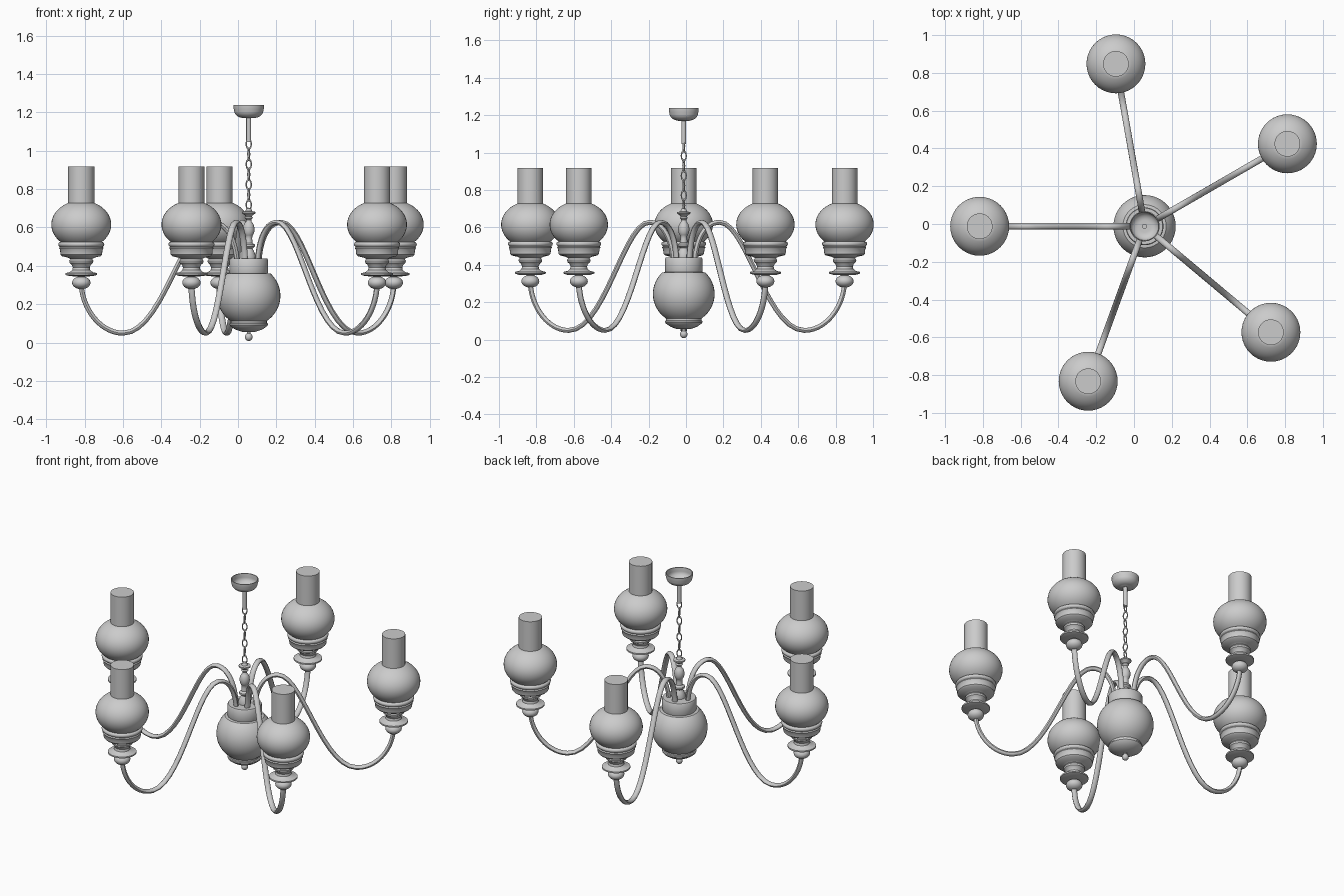
import bpy, bmesh
from math import sin, cos, pi, radians
from mathutils import Vector
from mathutils.geometry import interpolate_bezier

if "Cube" in bpy.data.objects:
    bpy.data.objects.remove(bpy.data.objects["Cube"])

CX, CY = 0.056, -0.012      # axis of the central column
REACH = 0.873               # distance from axis to each lamp
ANGLES = [180, 100, 30, -40, -110]


def finish(name, bm, loc):
    bmesh.ops.remove_doubles(bm, verts=bm.verts, dist=1e-5)
    bmesh.ops.recalc_face_normals(bm, faces=bm.faces)
    me = bpy.data.meshes.new(name)
    bm.to_mesh(me)
    bm.free()
    ob = bpy.data.objects.new(name, me)
    bpy.context.collection.objects.link(ob)
    ob.location = loc
    bpy.ops.object.select_all(action='DESELECT')
    ob.select_set(True)
    bpy.context.view_layer.objects.active = ob
    bpy.ops.object.shade_smooth_by_angle(angle=radians(35))
    return ob


def arc(rx, rz, z, a0, a1, n=12, r0=0.0):
    """Elliptical (radius, height) profile points, from angle a0 to a1."""
    pts = []
    for i in range(n + 1):
        a = radians(a0 + (a1 - a0) * i / n)
        pts.append((r0 + rx * cos(a), z + rz * sin(a)))
    return pts


def lathe(name, profile, loc=(CX, CY, 0), seg=40):
    bm = bmesh.new()
    vs = [bm.verts.new((max(r, 0), 0, z)) for r, z in profile]
    es = [bm.edges.new(p) for p in zip(vs, vs[1:])]
    bmesh.ops.spin(bm, geom=vs + es, cent=(0, 0, 0), axis=(0, 0, 1),
                   angle=2 * pi, steps=seg, use_merge=True)
    return finish(name, bm, loc)


def sweep(name, knots, angle, w=0.017, h=0.013, seg=12):
    """Tube along a bezier lying in the vertical plane at the given angle."""
    path = []
    for (p, _, hp), (q, hq, _) in zip(knots, knots[1:]):
        pts = interpolate_bezier(*[Vector((a[0], 0, a[1])) for a in (p, hp, hq, q)], 15)
        path += pts if not path else pts[1:]
    bm = bmesh.new()
    rings = []
    for i, p in enumerate(path):
        t = (path[min(i + 1, len(path) - 1)] - path[max(i - 1, 0)]).normalized()
        n = Vector((-t.z, 0, t.x))
        rings.append([bm.verts.new(p + n * h * cos(2 * pi * k / seg)
                                   + Vector((0, w * sin(2 * pi * k / seg), 0)))
                      for k in range(seg)])
    for a, b in zip(rings, rings[1:]):
        for k in range(seg):
            bm.faces.new((a[k], a[k - 1], b[k - 1], b[k]))
    bm.faces.new(rings[0])
    bm.faces.new(rings[-1])
    ob = finish(name, bm, (CX, CY, 0))
    ob.rotation_euler.z = angle


# Central bowl, collar and finial
lathe("bowl", [(0.0, 0.055), (0.035, 0.056), (0.07, 0.068), (0.095, 0.085),
               (0.1, 0.092), (0.1, 0.1), (0.094, 0.103), (0.094, 0.112)]
      + arc(0.165, 0.16, 0.244, -54, 46, 20) + [(0.09, 0.362), (0.0, 0.362)])
lathe("collar", [(0, 0.36), (0.098, 0.36), (0.1, 0.365), (0.1, 0.432),
                 (0.096, 0.438), (0, 0.438)])
lathe("finial", arc(0.02, 0.021, 0.029, -90, 60) + [(0.01, 0.06), (0, 0.06)], seg=20)

# Turned column above the collar
lathe("column", [(0, 0.43), (0.035, 0.43), (0.038, 0.45), (0.028, 0.475), (0.02, 0.49),
                 (0.032, 0.5), (0.032, 0.51), (0.02, 0.52), (0.018, 0.54)]
      + arc(0.03, 0.045, 0.59, -52, 58)
      + [(0.013, 0.64), (0.022, 0.65), (0.016, 0.658), (0.022, 0.665), (0.035, 0.673),
         (0.035, 0.681), (0.018, 0.685), (0.011, 0.7), (0, 0.703)], seg=24)

# Chain links, alternately turned
N, Z0, Z1 = 7, 0.718, 1.035
for i in range(N):
    bpy.ops.mesh.primitive_torus_add(major_segments=20, minor_segments=8,
                                     major_radius=0.014, minor_radius=0.0035,
                                     location=(CX, CY, Z0 + (Z1 - Z0) * i / (N - 1)),
                                     rotation=(pi / 2, 0, radians(20 + 90 * (i % 2))))
    link = bpy.context.object
    link.name = f"chain_link_{i + 1}"
    link.scale.y = 1.75
    bpy.ops.object.shade_smooth()

# Stem and open ceiling cup
lathe("stem", [(0, 1.045), (0.013, 1.045), (0.013, 1.185), (0, 1.185)], seg=20)
lathe("ceiling_cup", [(0, 1.17), (0.03, 1.17)] + arc(0.047, 0.042, 1.213, -88, 0, 8, 0.03)
      + [(0.08, 1.222), (0.08, 1.238), (0.075, 1.238), (0.073, 1.215)]
      + arc(0.043, 0.036, 1.213, 0, -88, 8, 0.03) + [(0, 1.177)])

# Arm path: (point, left handle, right handle) as (radius, height)
ARM = [((0.06, 0.42), (0.06, 0.4), (0.07, 0.54)),
       ((0.195, 0.627), (0.115, 0.627), (0.34, 0.627)),
       ((0.655, 0.049), (0.45, 0.049), (0.77, 0.049)),
       ((REACH, 0.3), (0.865, 0.17), (REACH, 0.32))]

HOLDER = (arc(0.048, 0.034, 0.312, -90, 65)
          + [(0.022, 0.345), (0.06, 0.346), (0.083, 0.353), (0.083, 0.362), (0.06, 0.367),
             (0.047, 0.378), (0.044, 0.392), (0.05, 0.405), (0.061, 0.415), (0.063, 0.426),
             (0.056, 0.436), (0.07, 0.443), (0.1, 0.45), (0.108, 0.458), (0.111, 0.485),
             (0.116, 0.492), (0.112, 0.499)]
          + arc(0.008, 0.011, 0.512, -80, 80, 6, 0.112) + [(0.1, 0.526), (0, 0.526)])
GLOBE = [(0, 0.525)] + arc(0.156, 0.125, 0.615, -46, 64, 20) + [(0, 0.728)]
CHIMNEY = [(0, 0.71), (0.068, 0.71), (0.068, 0.918), (0, 0.918)]

# Five arms, each carrying a lamp
for i, deg in enumerate(ANGLES, 1):
    a = radians(deg)
    loc = (CX + REACH * cos(a), CY + REACH * sin(a), 0)
    sweep(f"arm_{i}", ARM, a)
    lathe(f"lamp_holder_{i}", HOLDER, loc)
    lathe(f"lamp_globe_{i}", GLOBE, loc)
    lathe(f"lamp_chimney_{i}", CHIMNEY, loc)
